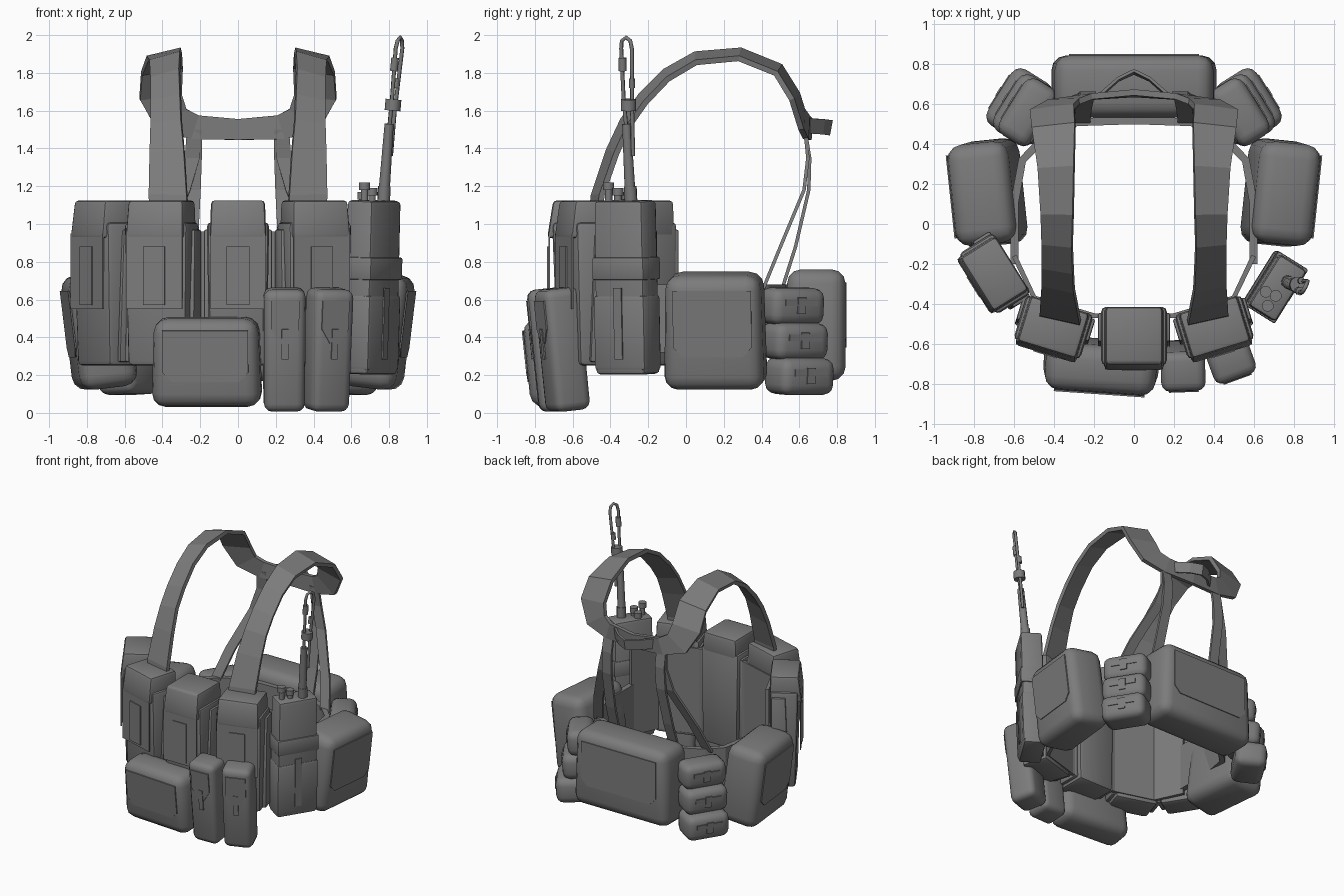
import bpy, bmesh
from math import radians
from mathutils import Matrix, Vector

if "Cube" in bpy.data.objects:
    bpy.data.objects.remove(bpy.data.objects["Cube"])

GREY = (0.2, 0.2, 0.2, 1)
cloth = bpy.data.materials.new("plain_grey")
cloth.use_nodes = True
cloth.diffuse_color = GREY
cloth.node_tree.nodes["Principled BSDF"].inputs["Base Color"].default_value = GREY
smooth_parts = []


def finish(name, bm, smooth=True):
    bmesh.ops.recalc_face_normals(bm, faces=bm.faces)
    mesh = bpy.data.meshes.new(name)
    bm.to_mesh(mesh)
    bm.free()
    mesh.materials.append(cloth)
    ob = bpy.data.objects.new(name, mesh)
    bpy.context.collection.objects.link(ob)
    if smooth:
        smooth_parts.append(ob)
    return ob


def place(x, y, z, turn=0, tilt=0):
    """Frame whose -y axis points out of the vest; tilt pulls the bottom inward."""
    return (Matrix.Translation((x, y, z)) @ Matrix.Rotation(radians(turn), 4, 'Z')
            @ Matrix.Rotation(radians(tilt), 4, 'X'))


def box(name, frame, size, at=(0, 0, 0), bevel=0.0, top=(1, 1), bottom=(1, 1), seg=2):
    """Box with tapered ends (depth tapers towards the wearer) and rounded edges."""
    bm = bmesh.new()
    bmesh.ops.create_cube(bm, size=1)
    for v in bm.verts:
        sx, sy = top if v.co.z > 0 else bottom
        x, y, z = v.co
        v.co = Vector((x * sx * size[0], (0.5 + (y - 0.5) * sy) * size[1], z * size[2])) + Vector(at)
    bmesh.ops.bevel(bm, geom=bm.edges[:], offset=bevel, segments=seg,
                    profile=0.5, affect='EDGES')
    bm.transform(frame)
    return finish(name, bm)


def plate(name, frame, w, z0, z1, y, cut=0.0, drop=0.0):
    """Thin flap, with clipped lower corners if cut is set."""
    bm = bmesh.new()
    outline = [(-w / 2, z1), (w / 2, z1), (w / 2, z0 + cut + drop), (w / 2 - cut, z0),
               (cut - w / 2, z0), (-w / 2, z0 + cut + drop)]
    if not cut:
        outline = outline[:2] + [(w / 2, z0), (-w / 2, z0)]
    face = bm.faces.new([bm.verts.new((x, y + 0.002, z)) for x, z in outline])
    ext = bmesh.ops.extrude_face_region(bm, geom=[face])
    for v in ext["geom"]:
        if isinstance(v, bmesh.types.BMVert):
            v.co.y -= 0.008
    bm.transform(frame)
    return finish(name, bm, False)


def ribbon(name, rows, thick=0.025):
    """Mirrored webbing band through pairs of edge points."""
    bm = bmesh.new()
    pairs = [(bm.verts.new(p), bm.verts.new(q)) for p, q in rows]
    for (a, b), (c, d) in zip(pairs, pairs[1:]):
        bm.faces.new((a, b, d, c))
    ob = finish(name, bm, False)
    ob.modifiers.new("mirror", 'MIRROR').use_clip = True
    s = ob.modifiers.new("thickness", 'SOLIDIFY')
    s.thickness, s.offset = thick, 0
    return ob


def rod(name, a, b, r1, r2=None):
    a, b = Vector(a), Vector(b)
    bm = bmesh.new()
    bmesh.ops.create_cone(bm, cap_ends=True, segments=10, radius1=r1,
                          radius2=r1 if r2 is None else r2, depth=(b - a).length)
    bm.transform(Matrix.Translation((a + b) / 2)
                 @ (b - a).to_track_quat('Z', 'Y').to_matrix().to_4x4())
    return finish(name, bm)


# Backing panel and belt
panel = [(0, -0.46), (0.2, -0.46), (0.5, -0.37), (0.6, -0.16)]
ribbon("front_panel", [((x, y, 0.28), (x, y, 0.96)) for x, y in panel])
belt = [(0.6, -0.2), (0.6, 0.1), (0.56, 0.32), (0.46, 0.42), (0.29, 0.51), (0, 0.52)]
ribbon("belt", [((x, y, 0.32), (x, y, 0.68)) for x, y in belt], 0.04)

# Shoulder straps: outer edge slopes down, then they turn inward into the back yoke
strap = [(0.26, 0.465, -0.51, 0.95), (0.27, 0.47, -0.49, 1.15), (0.285, 0.465, -0.41, 1.39),
         (0.3, 0.46, -0.335, 1.55), (0.305, 0.46, -0.24, 1.68), (0.31, 0.46, -0.11, 1.81),
         (0.305, 0.465, 0.05, 1.9), (0.3, 0.48, 0.29, 1.92), (0.295, 0.51, 0.5, 1.835)]
heart = Vector((0.1, 1.2))
rows = []
for i, o, y, z in strap:
    low = Vector((y, z)) + (heart - Vector((y, z))).normalized() * 0.045
    rows.append(((i, y, z), (o, *low)))
rows += [((0.3, 0.59, 1.69), (0.52, 0.56, 1.66)), ((0.275, 0.615, 1.61), (0.43, 0.61, 1.5)),
         ((0.21, 0.64, 1.575), (0.25, 0.635, 1.45)), ((0, 0.66, 1.555), (0, 0.65, 1.445))]
ribbon("shoulder_straps", rows, 0.03)
ribbon("grab_handle", [((0.17, 0.65, 1.56), (0.17, 0.64, 1.48)), ((0.08, 0.73, 1.555), (0.08, 0.72, 1.475)),
                       ((0, 0.77, 1.55), (0, 0.755, 1.47))], 0.015)

# Paired webbing from yoke to belt
for name, lean, back in (("inner", 0.03, 0.1), ("outer", 0.25, 0)):
    path = [(0, 0.63, 1.5, 0), (0.05, 0.645, 1.35, 0.1), (0.25, 0.625, 1.18, 0.25),
            (0.75, 0.5, 0.88, 0.8), (1, 0.41, 0.66, 1)]
    ribbon(name + "_back_straps", [((0.19 + lean * t, y + back * k, z), (0.27 + lean * t, y + back * k, z))
                                   for t, y, z, k in path], 0.018)

# Tall magazine pouches
for name, x, y, turn, w, d in (("centre", 0, -0.565, 0, 0.33, 0.3), ("left", 0.405, -0.52, 17, 0.35, 0.24),
                               ("right", -0.405, -0.52, -17, 0.35, 0.24), ("far_right", -0.7, -0.25, -58, 0.36, 0.21)):
    f = place(x, y, 0, turn)
    box(name + "_magazine_pouch", f, (w, d, 0.76), (0, 0, 0.63), 0.025, (1, 0.98), (0.92, 0.88))
    box(name + "_pouch_lid", f, (w - 0.03, d + 0.02, 0.2), (0, -0.01, 1.025), 0.02, (0.95, 0.9))
    plate(name + "_pouch_flap", f, w - 0.04, 0.55, 0.95, -d / 2 - 0.008)
    plate(name + "_pouch_tab", f, 0.12, 0.57, 0.88, -d / 2 - 0.016)
    for s in (1, -1):
        box(name + "_pouch_side", f, (0.03, d * 0.6, 0.7), (s * w / 2, 0.03, 0.62), 0.01, (1, 0.8))

# Large rounded pouches on the sides, back and front
big = [("back", (0, 0.69, 0.465), 180, 0, (0.86, 0.31, 0.59)), ("left_side", (0.735, 0.155, 0.435), 84, 7, (0.55, 0.31, 0.61)),
       ("right_side", (-0.735, 0.155, 0.435), -84, 7, (0.55, 0.31, 0.61)), ("front", (-0.165, -0.71, 0.27), -4, 6, (0.6, 0.24, 0.47))]
for name, pos, turn, tilt, (w, d, h) in big:
    f = place(*pos, turn, tilt)
    box(name + "_pouch", f, (w, d, h), (0, 0, 0), 0.075, (0.92, 1), (0.97, 1), 3)
    plate(name + "_pouch_flap", f, w * 0.76, -h * 0.2, h * 0.38, -d / 2, 0.05)

# Slim upright pouches at the front
for name, x, y, turn in (("inner", 0.245, -0.71, 2), ("outer", 0.475, -0.655, 20)):
    f = place(x, y, 0.335, turn, 6)
    box(name + "_slim_pouch", f, (0.235, 0.2, 0.65), (0, 0, 0), 0.045, (0.95, 1), (0.92, 1), 3)
    plate(name + "_slim_flap", f, 0.15, 0.04, 0.27, -0.1, 0.05, 0.03)
    plate(name + "_slim_tab", f, 0.035, -0.04, 0.12, -0.105)

# Stacked small rolls at the rear corners
for side, s in (("left", 1), ("right", -1)):
    for i, (x, y, z, d) in enumerate(((0.575, 0.6, 0.195, 0.23), (0.55, 0.575, 0.38, 0.21), (0.53, 0.56, 0.565, 0.19))):
        f = place(s * x, y, z, s * 122, 3)
        box(f"{side}_roll_{i}", f, (0.33, d, 0.195), (0, 0, 0), 0.055, seg=3)
        plate(f"{side}_roll_tab_{i}", f, 0.05, -0.035, 0.05, -d / 2 - 0.003)
        plate(f"{side}_roll_band_{i}", f, 0.2, 0.005, 0.04, -d / 2)

# Radio in its holder
f = place(0.71, -0.315, 0.665, 58, 2)
box("radio_body", f, (0.31, 0.165, 0.92), (0, 0, 0), 0.022, (0.97, 0.97))
box("radio_holder", f, (0.318, 0.175, 0.4), (0, 0, -0.24), 0.02)
box("radio_band", f, (0.32, 0.177, 0.12), (0, 0, 0.1), 0.01)
plate("radio_pull_tab", f, 0.05, -0.38, 0.0, -0.089)
for name, x, y, h in (("volume", 0.67, -0.41, 1.22), ("channel", 0.71, -0.36, 1.19), ("power", 0.66, -0.34, 1.17)):
    rod(name + "_knob_stem", (x, y, 1.1), (x, y, h - 0.03), 0.02)
    rod(name + "_knob", (x, y, h - 0.04), (x, y, h), 0.03)

# Folded antenna
rod("antenna_socket", (0.77, -0.29, 1.1), (0.775, -0.295, 1.2), 0.034)
rod("antenna_base", (0.772, -0.295, 1.15), (0.8, -0.315, 1.53), 0.03, 0.024)
rod("antenna_collar", (0.818, -0.305, 1.6), (0.823, -0.305, 1.66), 0.042)
rod("antenna_bead", (0.825, -0.335, 1.81), (0.832, -0.337, 1.88), 0.021)
rod("antenna_ring", (0.835, -0.285, 1.72), (0.84, -0.285, 1.77), 0.017)
path = [(0.8, -0.315, 1.5), (0.815, -0.33, 1.66), (0.835, -0.343, 1.93), (0.845, -0.34, 1.97), (0.858, -0.318, 1.988),
        (0.868, -0.295, 1.97), (0.87, -0.287, 1.93), (0.83, -0.285, 1.6), (0.81, -0.28, 1.36)]
curve = bpy.data.curves.new("antenna_whip", 'CURVE')
curve.dimensions = '3D'
curve.bevel_depth, curve.bevel_resolution, curve.use_fill_caps = 0.011, 1, True
line = curve.splines.new('POLY')
line.points.add(len(path) - 1)
for p, co in zip(line.points, path):
    p.co = (*co, 1)
curve.materials.append(cloth)
bpy.context.collection.objects.link(bpy.data.objects.new("antenna_whip", curve))

# Soft shading that keeps hard edges
bpy.ops.object.select_all(action='DESELECT')
for ob in smooth_parts:
    ob.select_set(True)
bpy.context.view_layer.objects.active = smooth_parts[0]
bpy.ops.object.shade_smooth_by_angle(angle=radians(40))
